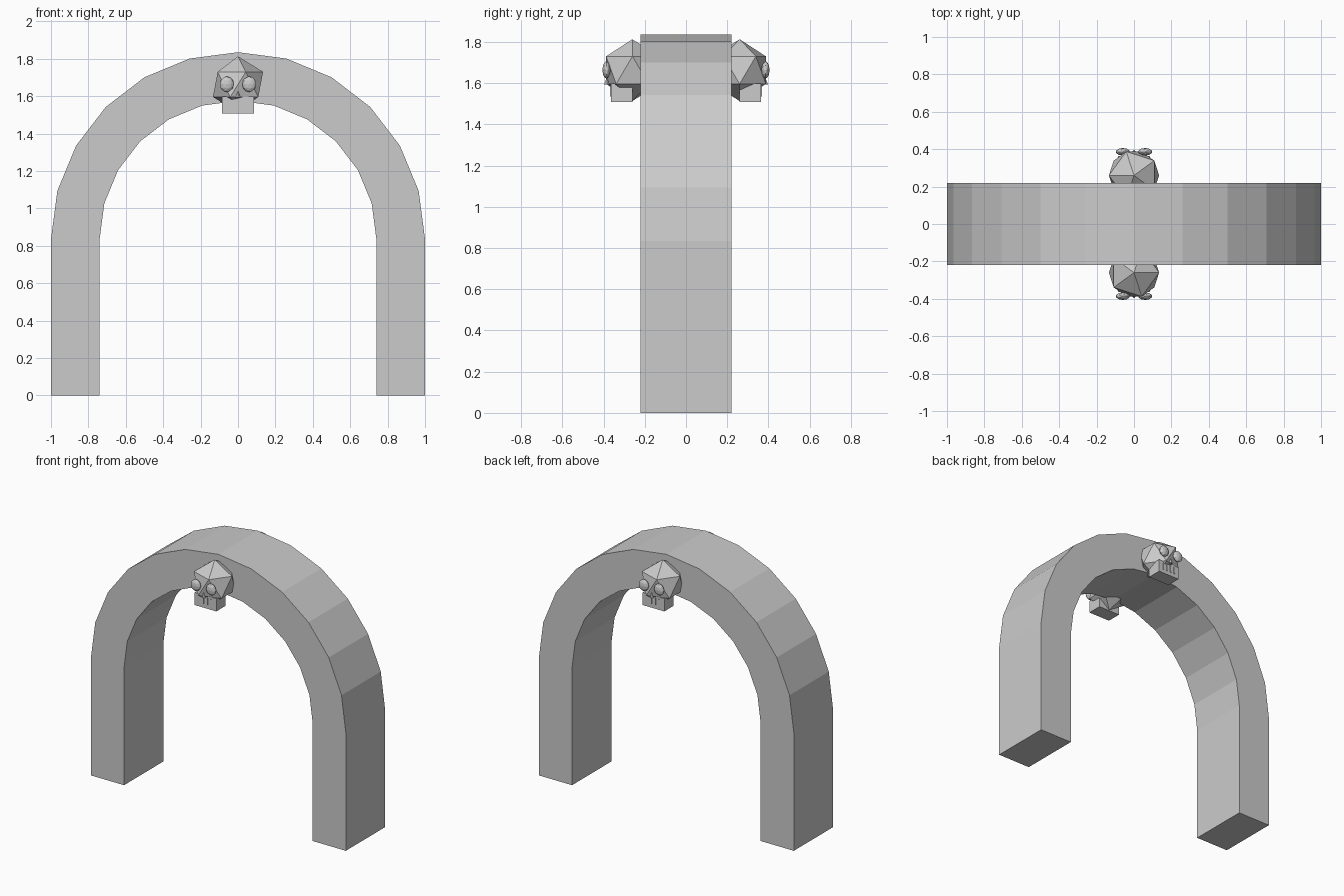
import bpy, bmesh, math
from mathutils import Matrix, Vector

cube = bpy.data.objects.get("Cube")
if cube:
    bpy.data.objects.remove(cube, do_unlink=True)

stone = bpy.data.materials.new("grey_stone")
stone.use_nodes = True
GREY = (0.6, 0.6, 0.6, 1)
stone.diffuse_color = GREY
stone.node_tree.nodes["Principled BSDF"].inputs["Base Color"].default_value = GREY


def make_object(name, bm, turn=0):
    """Turn the mesh about the upright axis and add it as a flat-shaded object."""
    bm.transform(Matrix.Rotation(turn, 4, 'Z'))
    bmesh.ops.recalc_face_normals(bm, faces=bm.faces)
    mesh = bpy.data.meshes.new(name)
    bm.to_mesh(mesh)
    bm.free()
    mesh.materials.append(stone)
    obj = bpy.data.objects.new(name, mesh)
    bpy.context.collection.objects.link(obj)


def placed(centre, size):
    return Matrix.Translation(centre) @ Matrix.Diagonal((*size, 1))


def box(name, centre, size, turn):
    bm = bmesh.new()
    bmesh.ops.create_cube(bm, size=1, matrix=placed(centre, size))
    make_object(name, bm, turn)


def ball(name, centre, radii, turn, subdivisions=1):
    bm = bmesh.new()
    bmesh.ops.create_icosphere(bm, subdivisions=subdivisions, radius=1,
                               matrix=placed(centre, radii))
    make_object(name, bm, turn)


# Arch: straight legs under a half ring of twelve segments
SPRING, OUTER, INNER, HALF_DEPTH, SEGMENTS = 0.835, 1.0, 0.74, 0.22, 12


def arch_curve(radius):
    ring = [(radius * math.cos(math.pi * i / SEGMENTS),
             SPRING + radius * math.sin(math.pi * i / SEGMENTS))
            for i in range(SEGMENTS + 1)]
    return [(radius, 0)] + ring + [(-radius, 0)]


bm = bmesh.new()
outline = arch_curve(OUTER) + arch_curve(INNER)[::-1]
face = bm.faces.new([bm.verts.new((x, -HALF_DEPTH, z)) for x, z in outline])
grown = bmesh.ops.extrude_face_region(bm, geom=[face], use_keep_orig=True)
bmesh.ops.translate(bm, vec=Vector((0, 2 * HALF_DEPTH, 0)),
                    verts=[v for v in grown["geom"] if isinstance(v, bmesh.types.BMVert)])
make_object("arch", bm)

# A skull keystone on each face of the arch
for side, turn in (("front", 0), ("back", math.pi)):
    ball(side + "_skull", (0, -0.26, 1.663), (0.15, 0.15, 0.15), turn)
    box(side + "_jaw", (0, -0.312, 1.553), (0.17, 0.105, 0.09), turn)
    for name, x in (("left", 0.06), ("right", -0.06)):
        ball(f"{side}_{name}_eye", (x, -0.386, 1.664), (0.038, 0.02, 0.042), turn, 2)

    # Nose: a small pointed wedge
    bm = bmesh.new()
    bmesh.ops.create_cone(bm, cap_ends=True, segments=4, radius1=0.014, radius2=0,
                          depth=0.035, matrix=Matrix.Translation((0, -0.384, 1.61)))
    make_object(side + "_nose", bm, turn)

    # Teeth: thin upright plates on the jaw
    for i in range(4):
        box(f"{side}_tooth_{i + 1}", (0.03 * (i - 1.5), -0.365, 1.56),
            (0.008, 0.008, 0.05), turn)
